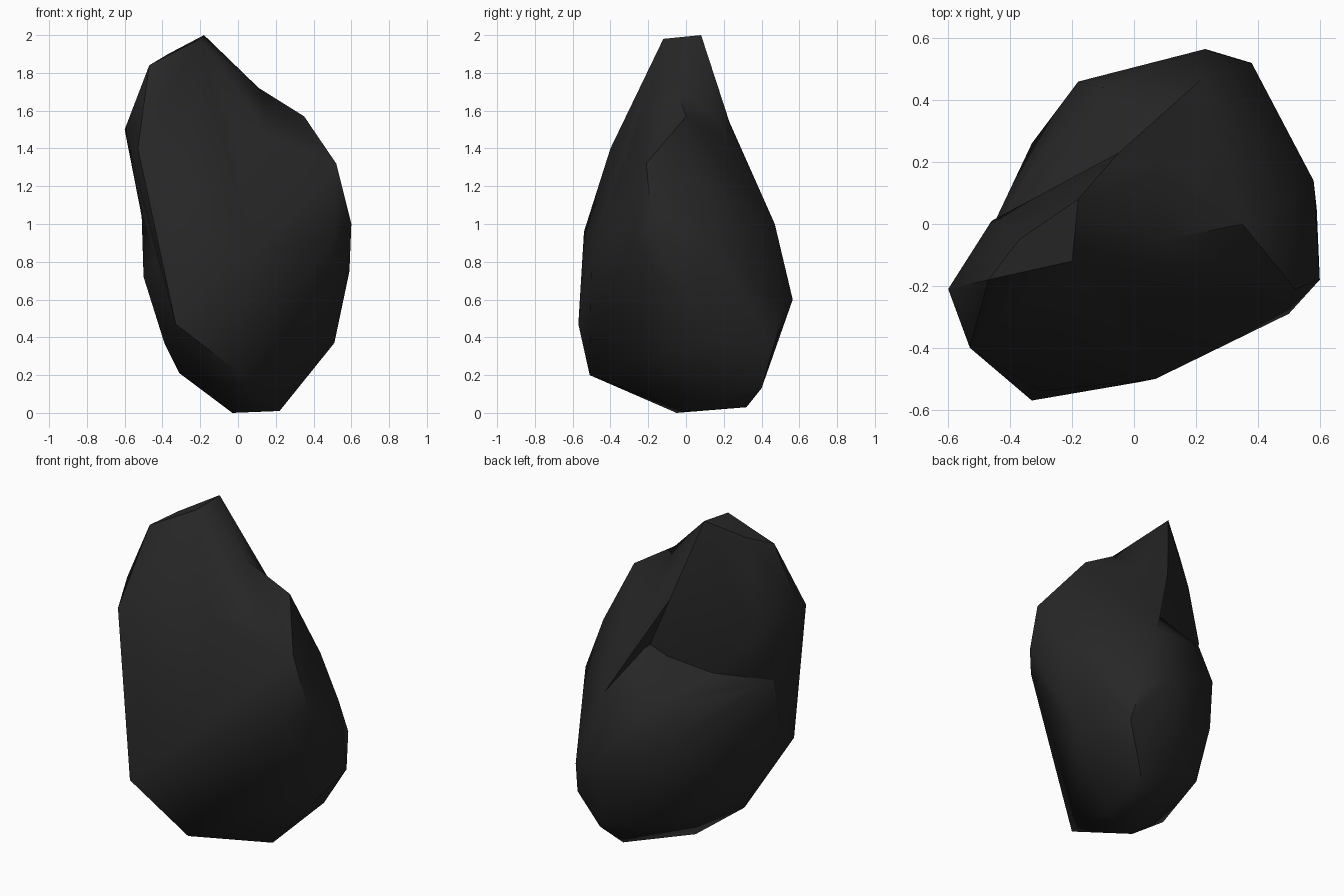
import bpy, bmesh, math

if "Cube" in bpy.data.objects:
    bpy.data.objects.remove(bpy.data.objects["Cube"])


def hull(name, points):
    """Angular stone chunk: convex hull around its corner points."""
    bm = bmesh.new()
    for p in points:
        bm.verts.new(p)
    res = bmesh.ops.convex_hull(bm, input=bm.verts[:])
    junk = {v for v in res["geom_interior"] if isinstance(v, bmesh.types.BMVert)}
    bmesh.ops.delete(bm, geom=list(junk), context='VERTS')
    bmesh.ops.recalc_face_normals(bm, faces=bm.faces[:])
    me = bpy.data.meshes.new(name)
    bm.to_mesh(me)
    bm.free()
    ob = bpy.data.objects.new(name, me)
    bpy.context.collection.objects.link(ob)
    return ob


# Corners shared by neighbouring chunks
front = [(-.33, -.57, .47), (-.30, -.54, .96), (.07, -.50, .85),
         (-.51, -.12, 1.04), (.40, -.28, 1.14)]
ledge = [(.11, -.05, 1.72), (-.05, .23, 1.54), (.20, .27, 1.24), (0, -.28, 1.45)]
side = [(.60, -.18, 1.0), (.58, .14, .93), (.50, -.29, .93)]

# Tall leaning slab
slab = [(-.18, .08, 2), (-.20, -.12, 1.98), (-.37, -.05, 1.90), (-.47, -.18, 1.84),
        (-.60, -.21, 1.50), (-.53, -.40, 1.40), (-.41, -.02, 1.70),
        (-.46, .01, 1.35), (0, .20, .80)]

# Sloping right shoulder
shoulder = [(.35, 0, 1.57), (.41, -.05, 1.44), (.52, -.21, 1.32), (.50, .08, 1.22)]

# Broad lower body with the undercut front right corner
body = [(.24, -.40, .75), (.02, -.51, .20), (-.31, -.12, .21), (-.39, -.10, .37),
        (-.50, -.20, .72), (.59, .05, .75), (.51, .12, .37), (.22, .02, .01),
        (-.03, -.05, 0), (.20, .32, .03), (.23, .565, .60), (.38, .52, .54),
        (.02, .50, .75), (-.18, .46, .80), (-.33, .26, .65), (-.24, .25, .28),
        (0, .43, .22), (.41, .46, .34), (.30, .40, .13), (-.10, .44, 1.0),
        (.22, .47, 1.0), (.10, .26, 1.25), (-.40, .06, 1.0)]

rock = hull("rock", front + side + body)
bpy.context.view_layer.objects.active = rock
rock.select_set(True)

# Fuse the chunks into one stone
for name, pts in (("shoulder", ledge + side + front[2:3] + front[4:] + shoulder
                   + body[-3:-2]),
                  ("slab", front + ledge + slab)):
    chunk = hull(name, pts)
    mod = rock.modifiers.new("fuse", 'BOOLEAN')
    mod.operation = 'UNION'
    mod.solver = 'EXACT'
    mod.object = chunk
    bpy.ops.object.modifier_apply(modifier=mod.name)
    bpy.data.objects.remove(chunk)

# Clean the seams, keep only stronger creases sharp
bm = bmesh.new()
bm.from_mesh(rock.data)
bmesh.ops.remove_doubles(bm, verts=bm.verts[:], dist=.004)
bmesh.ops.triangulate(bm, faces=bm.faces[:])
bm.to_mesh(rock.data)
bm.free()
bpy.ops.object.shade_smooth_by_angle(angle=math.radians(45))

# Dark stone
mat = bpy.data.materials.new("dark_stone")
mat.diffuse_color = (.02, .02, .02, 1)
mat.use_nodes = True
mat.node_tree.nodes["Principled BSDF"].inputs["Base Color"].default_value = mat.diffuse_color
rock.data.materials.clear()
rock.data.materials.append(mat)
